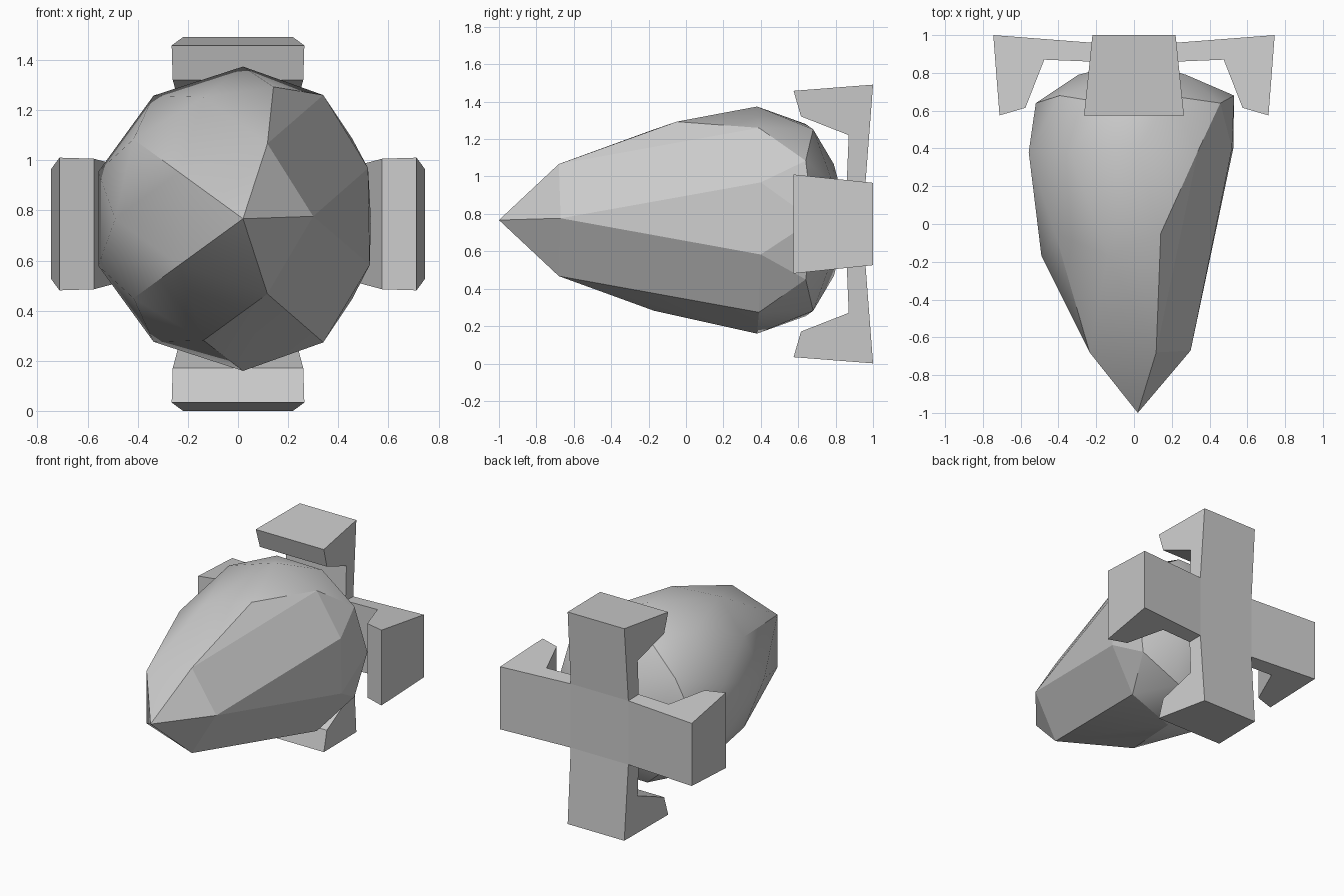
import bpy, bmesh
from math import sin, cos, radians, pi
from mathutils import Matrix, Vector

if "Cube" in bpy.data.objects:
    bpy.data.objects.remove(bpy.data.objects["Cube"])


def make_object(name, bm, smooth=None):
    bmesh.ops.recalc_face_normals(bm, faces=bm.faces)
    me = bpy.data.meshes.new(name)
    bm.to_mesh(me)
    bm.free()
    ob = bpy.data.objects.new(name, me)
    bpy.context.collection.objects.link(ob)
    if smooth:
        bpy.ops.object.select_all(action='DESELECT')
        ob.select_set(True)
        bpy.context.view_layer.objects.active = ob
        bpy.ops.object.shade_smooth_by_angle(angle=radians(smooth))
    return ob


# Body: faceted egg wrapped around rings (y, radius, angles from the top);
# the right-hand side is planed flat, so some angles are left out there
RINGS = [
    (-1.00, 0.0, [0]),
    (-0.68, 0.315, [18, 162, 234, 306]),
    (-0.67, 0.28, [88]),
    (-0.17, 0.51, [198, 270, 342]),
    (-0.05, 0.54, [13, 234, 306]),
    (0.38, 0.607, [0, 180, 216, 252, 288, 324]),
    (0.39, 0.588, [33, 147]),
    (0.40, 0.538, [68, 110]),
    (0.64, 0.54, [54, 126, 198, 270, 342]),
    (0.68, 0.51, [18, 90, 162, 234, 306]),
    (0.79, 0.315, [54, 126, 198, 270, 342]),
    (0.87, 0.0, [0]),
]
bm = bmesh.new()
for y, r, angles in RINGS:
    for a in angles:
        bm.verts.new((0.02 + r * sin(radians(a)), y, 0.767 + r * cos(radians(a))))
bmesh.ops.convex_hull(bm, input=bm.verts[:])
bmesh.ops.dissolve_limit(bm, angle_limit=radians(2), verts=bm.verts[:], edges=bm.edges[:])
body = make_object("body", bm, 25)
# The planed faces on the right front stay flat shaded
for f in body.data.polygons:
    if f.normal.x > 0.5 and f.center.y < 0.5:
        f.use_smooth = False


# Tail: four hooked arms around a recessed square hub, widening toward the front
def half_width(y):
    return 0.22 + (1 - y) * 0.105


HUB_BACK, HUB_FRONT = 0.96, 0.86
ARM = [(half_width(HUB_BACK), HUB_BACK), (0.745, 1), (0.712, 0.575), (0.575, 0.615),
       (0.475, 0.87), (half_width(HUB_FRONT), HUB_FRONT)]
bm = bmesh.new()
for k in range(4):
    mat = Matrix.Translation((0, 0, 0.746)) @ Matrix.Rotation(k * pi / 2, 4, 'Y')
    left, right = [[bm.verts.new(mat @ Vector((s * half_width(y), y, r))) for r, y in ARM]
                   for s in (-1, 1)]
    bm.faces.new(left)
    bm.faces.new(right[::-1])
    for i in range(len(ARM) - 1):
        bm.faces.new((left[i], left[i + 1], right[i + 1], right[i]))
for y in (HUB_BACK, HUB_FRONT):
    h = half_width(y)
    bm.faces.new([bm.verts.new((x * h, y, 0.746 + z * h))
                  for x, z in ((-1, -1), (1, -1), (1, 1), (-1, 1))])
bmesh.ops.remove_doubles(bm, verts=bm.verts[:], dist=0.001)
make_object("tail_fins", bm)
